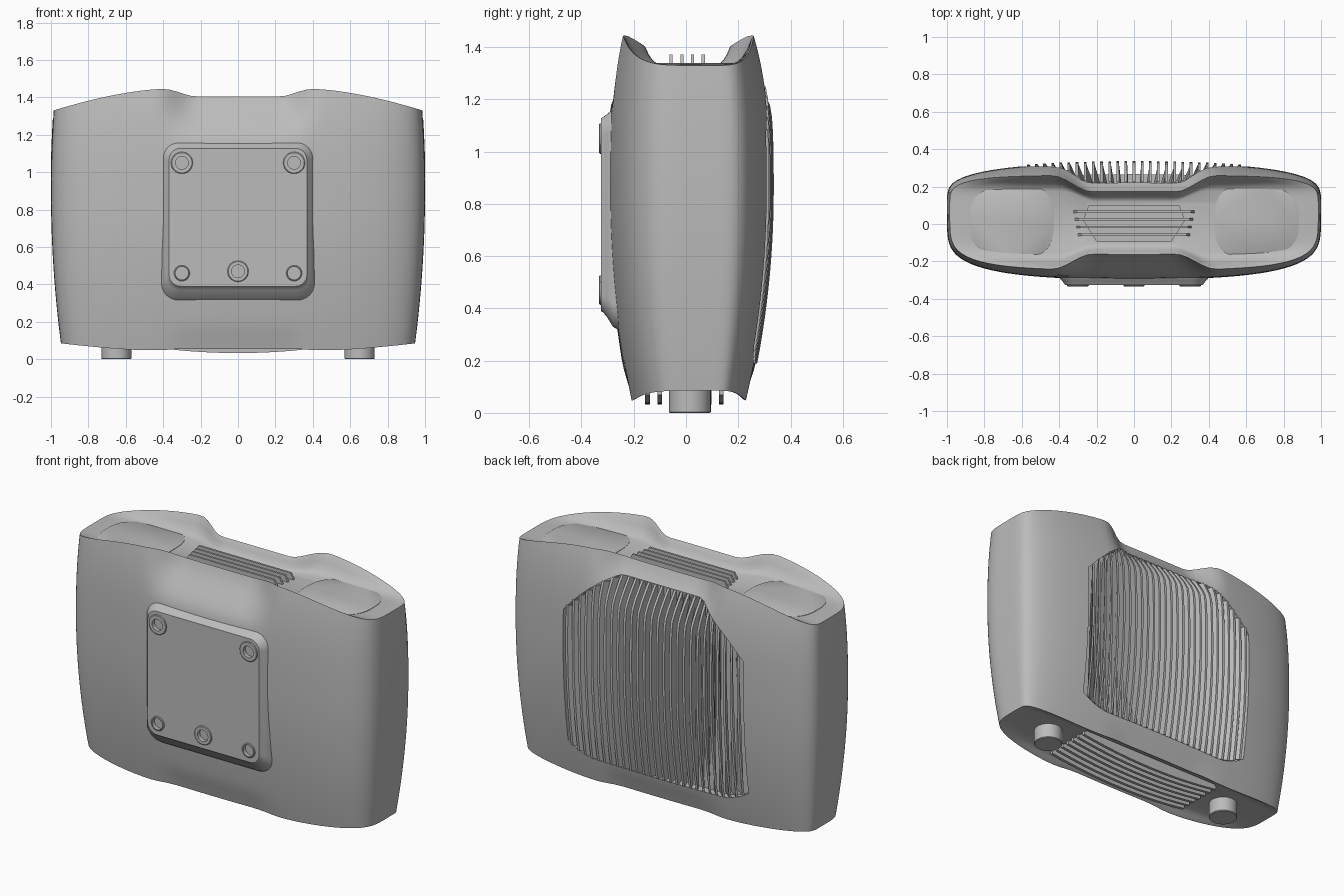
import bpy
import bmesh
from math import sin, cos, pi

if "Cube" in bpy.data.objects:
    bpy.data.objects.remove(bpy.data.objects["Cube"], do_unlink=True)

grey = bpy.data.materials.new("mid grey")
grey.use_nodes = True
grey.diffuse_color = (0.5, 0.5, 0.5, 1)
grey.node_tree.nodes["Principled BSDF"].inputs["Base Color"].default_value = (0.5, 0.5, 0.5, 1)


# ---------- helpers ----------
def activate(ob):
    bpy.ops.object.select_all(action="DESELECT")
    ob.select_set(True)
    bpy.context.view_layer.objects.active = ob


def smooth(ob, angle=0.6):
    activate(ob)
    bpy.ops.object.shade_smooth_by_angle(angle=angle)


def loft(name, loops, caps=True, closed=True):
    """Skin a row of equal-length point loops."""
    bm = bmesh.new()
    rows = [[bm.verts.new(p) for p in loop] for loop in loops]
    n = len(rows[0])
    for a, b in zip(rows, rows[1:]):
        for i in range(n if closed else n - 1):
            j = (i + 1) % n
            bm.faces.new((a[i], a[j], b[j], b[i]))
    if caps:
        bm.faces.new(rows[0])
        bm.faces.new(rows[-1])
    bmesh.ops.recalc_face_normals(bm, faces=bm.faces)
    mesh = bpy.data.meshes.new(name)
    bm.to_mesh(mesh)
    bm.free()
    mesh.materials.append(grey)
    ob = bpy.data.objects.new(name, mesh)
    bpy.context.collection.objects.link(ob)
    return ob


def cut(ob, cutter):
    mod = ob.modifiers.new("cut", "BOOLEAN")
    mod.operation = "DIFFERENCE"
    mod.solver = "EXACT"
    mod.object = cutter
    activate(ob)
    bpy.ops.object.modifier_apply(modifier=mod.name)
    bpy.data.objects.remove(cutter, do_unlink=True)


def step(a, b, v):
    t = min(max((v - a) / (b - a), 0), 1)
    return t * t * (3 - 2 * t)


def squircle(n, power):
    """Evenly spread points of a unit superellipse."""
    pts = []
    for i in range(n):
        c, s = cos(2 * pi * i / n), sin(2 * pi * i / n)
        r = (abs(c) ** power + abs(s) ** power) ** (-1 / power)
        pts.append((r * c, r * s))
    return pts


def rounded_rect(hx, z0, z1, r, y):
    pts = []
    for k, (sx, sz) in enumerate(((1, 1), (-1, 1), (-1, -1), (1, -1))):
        for i in range(9):
            a = (k + i / 8) * pi / 2
            cz = z1 - r if sz > 0 else z0 + r
            pts.append((sx * (hx - r) + r * cos(a), y, cz + r * sin(a)))
    return pts


def ring_y(x, y, z, r, n=32):
    return [(x + r * cos(2 * pi * i / n), y, z + r * sin(2 * pi * i / n)) for i in range(n)]


def ring_z(x, y, z, r, n=40):
    return [(x + r * cos(2 * pi * i / n), y + r * sin(2 * pi * i / n), z) for i in range(n)]


# ---------- body shape ----------
POWER, MID_Y = 5, 0.08


def half_width(z):
    return 1 - 0.08 * (z - 0.9) ** 2


def reach(nx, z, back):
    """Signed wall distance from the middle line, tapering to the ends."""
    d = abs(z - 0.85)
    if back:
        bulge = 0.33 - (0.3 * d ** 3 if z > 0.85 else 0.145 * d ** 2)
    else:
        bulge = -0.298 + (0.22 * d ** 3 if z > 0.85 else 0.125 * d ** 2)
    return (bulge - MID_Y) * (1 - (0.2 if back else 0.14) * nx * nx)


def scoop(x, y, z):
    """Pull the middle of the long walls in near the top and bottom."""
    s = 1 - step(0.22, 0.44, abs(x))
    return y * (1 - s * (0.38 * step(1.15, 1.42, z) + 0.06 * (1 - step(0.04, 0.2, z))))


def wall_y(x, z):
    """Back wall position."""
    nx = abs(x / half_width(z))
    return scoop(x, MID_Y + reach(nx, z, True) * (1 - nx ** POWER) ** (1 / POWER), z)


def rim_top(u):
    if u > 0.4:
        return 1.445 - 0.115 * ((u - 0.4) / 0.58) ** 1.6
    return 1.405 + 0.04 * step(0.22, 0.4, u)


def rim_bottom(u):
    return 0.056 - 0.008 * step(0.3, 0.45, u) + 0.037 * (max(u - 0.5, 0) / 0.48) ** 1.5


plan = squircle(176, POWER)


def section(t):
    loop = []
    for nx, ny in plan:
        u = abs(nx) * 0.98
        z = rim_bottom(u) + (rim_top(u) - rim_bottom(u)) * t
        x = nx * half_width(z)
        loop.append((x, scoop(x, MID_Y + abs(ny) * reach(nx, z, ny > 0), z), z))
    return loop


def dish(rim, floor):
    """Rings running in from a rim to a flat floor."""
    rings = []
    for f, g in ((0.97, 0.93), (0.9, 0.55), (0.82, 0.25), (0.74, 0.07), (0.66, 0)):
        fx = 1 - (1 - f) * 0.35
        rings.append([(x * fx, 0.015 + (y - 0.015) * f, floor + (z - floor) * g) for x, y, z in rim])
    return rings


walls = [section(i / 36) for i in range(37)]
body = loft("body", dish(walls[0], 0.09)[::-1] + walls + dish(walls[-1], 1.335))


# ---------- rear grille ----------
def grille_span(x):
    u = abs(x)
    low = 0.19 + 0.07 * (max(u - 0.4, 0) / 0.2) ** 2
    high = 1.32 - 0.27 * (max(u - 0.26, 0) / 0.34) ** 1.4
    return low, high


xs = [-0.595 + 1.19 * i / 48 for i in range(49)]
outline = [(x, grille_span(x)[1]) for x in xs] + [(x, grille_span(x)[0]) for x in xs[::-1]]
cut(body, loft("grille_cutter", [[(x, y, z) for x, z in outline] for y in (0.215, 0.5)]))

# top vent and underside recesses
vent = [(0.27, 0.02), (0.24, 0.1), (-0.24, 0.1), (-0.27, 0.02), (-0.2, -0.09), (0.2, -0.09)]
cut(body, loft("vent_cutter", [[(x, y, z) for x, y in vent] for z in (1.28, 1.5)]))
base = [(0.48, -0.16), (0.48, 0.155), (-0.48, 0.155), (-0.48, -0.16)]
cut(body, loft("base_cutter", [[(x, y, z) for x, y in base] for z in (-0.1, 0.13)]))
smooth(body)

for i in range(27):
    x = (i - 13) * 0.0435
    low, high = grille_span(x)
    zs = [low + (high - low) * k / 24 for k in range(25)]
    sides = []
    for dx in (-0.007, 0.007):
        outer = [(x + dx, wall_y(x, z) + 0.006, z) for z in zs]
        inner = [(x * 0.84 + dx, min(0.2, wall_y(x, z) - 0.02), z) for z in (high, low)]
        sides.append(outer + inner)
    smooth(loft(f"rear_fin_{i + 1}", sides))

# ---------- top vent slats ----------
for i in range(4):
    y = -0.057 + i * 0.041
    hx = 0.3 + 0.008 * i
    slat = [(-hx, 1.335), (-hx + 0.02, 1.372), (hx - 0.02, 1.372), (hx, 1.335), (hx - 0.03, 1.3), (-hx + 0.03, 1.3)]
    loft(f"top_slat_{i + 1}", [[(x, y + d, z) for x, z in slat] for d in (-0.006, 0.006)])

# ---------- underside slats ----------
for i in range(7):
    y = -0.147 + i * 0.047
    curve = [-0.49 + 0.98 * k / 20 for k in range(21)]
    edge = [(x, 0.033 + 0.15 * x * x) for x in curve] + [(0.49, 0.14), (-0.49, 0.14)]
    smooth(loft(f"base_slat_{i + 1}", [[(x, y + d, z) for x, z in edge] for d in (-0.009, 0.009)]))

# ---------- mirrored parts: feet, top pads, side panels ----------
for side, label in ((1, "left"), (-1, "right")):
    fx = side * 0.65
    smooth(loft(f"{label}_foot", [ring_z(fx, 0.015, 0.12, 0.08), ring_z(fx, 0.015, 0.004, 0.08),
                                  ring_z(fx, 0.015, 0, 0.077)]))
    pad = []
    for grow, z in ((1, 1.32), (1, 1.337), (0.985, 1.339)):
        pad.append([(side * (0.655 + 0.225 * px * grow), 0.015 + (0.195 - 0.015 * px) * py * grow, z)
                    for px, py in squircle(64, 2.8)])
    smooth(loft(f"{label}_top_pad", pad))
    rows = []
    for j in range(11):
        z = 1.03 + 0.25 * j / 10
        row = []
        for k in range(7):
            y = 0.05 + 0.12 * k / 6
            ny = (y - MID_Y) / reach(1, z, y > MID_Y)
            row.append((side * ((1 - ny ** POWER) ** (1 / POWER) * half_width(z) + 0.002), y, z))
        rows.append(row)
    smooth(loft(f"{label}_side_panel", rows, caps=False, closed=False))

# ---------- front mounting plate ----------
plate = loft("front_plate", [
    rounded_rect(0.42, 0.3, 1.18, 0.1, -0.23),
    rounded_rect(0.405, 0.33, 1.162, 0.09, -0.28),
    rounded_rect(0.385, 0.37, 1.142, 0.075, -0.304),
    rounded_rect(0.373, 0.385, 1.132, 0.065, -0.318),
    rounded_rect(0.368, 0.39, 1.127, 0.06, -0.326)])
bosses = [(-0.3, 1.05, 0.06), (0.3, 1.05, 0.06), (-0.3, 0.46, 0.044), (0.3, 0.46, 0.044), (0, 0.47, 0.058)]
for x, z, r in bosses:
    cut(plate, loft("hole_cutter", [ring_y(x, -0.295, z, 0.04), ring_y(x, -0.4, z, 0.04)]))
smooth(plate, 0.7)
for i, (x, z, r) in enumerate(bosses):
    rings = [(-0.31, r), (-0.33, r - 0.002), (-0.333, r - 0.006), (-0.333, 0.034), (-0.3, 0.034)]
    smooth(loft(f"screw_boss_{i + 1}", [ring_y(x, y, z, q) for y, q in rings]))
